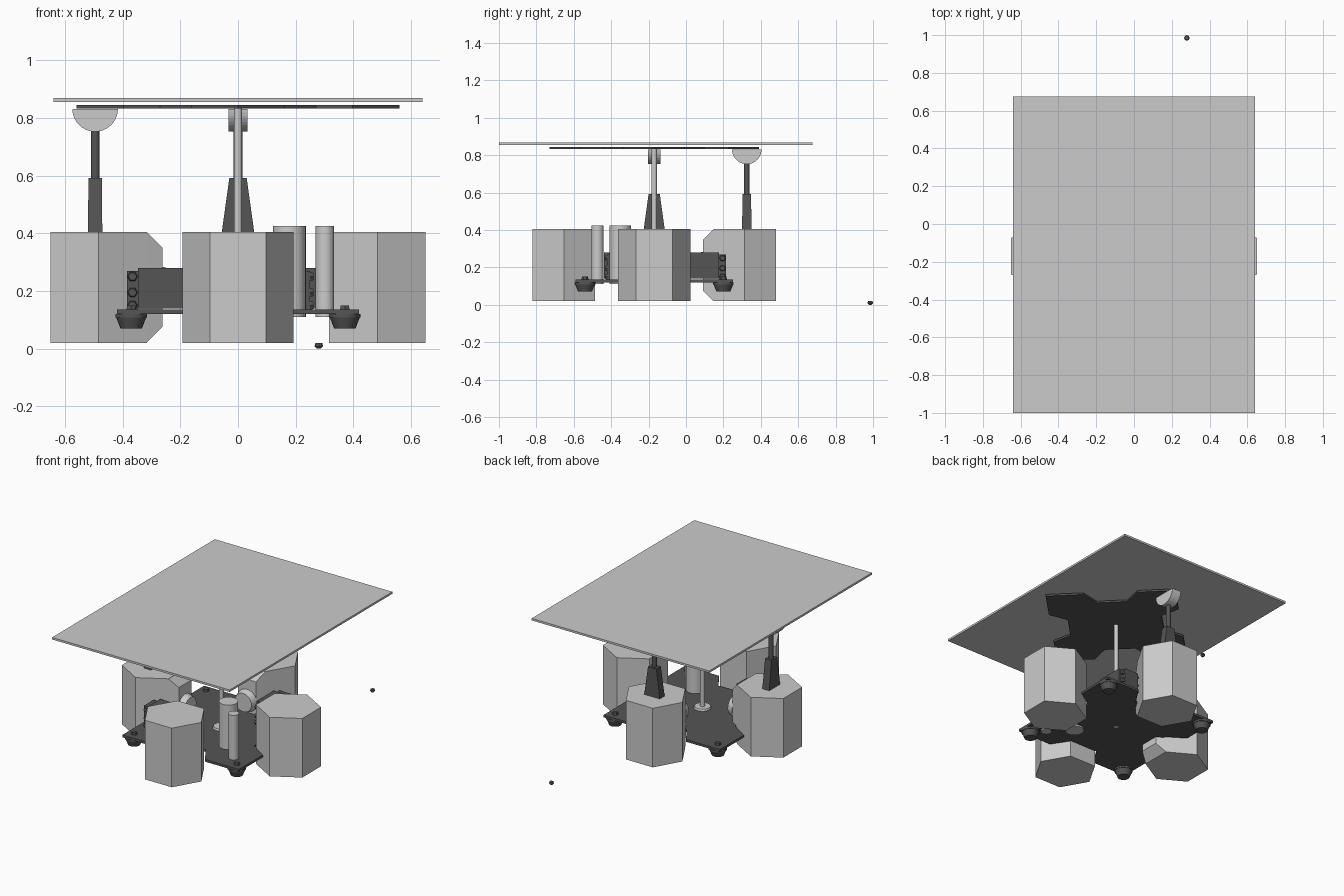
import bpy, bmesh, math
from mathutils import Matrix, Vector

if "Cube" in bpy.data.objects:
    bpy.data.objects.remove(bpy.data.objects["Cube"])

CY = -0.17                                  # centre of the base in y
CENTRE = Matrix.Translation((0, CY, 0))
dark = bpy.data.materials.new("dark_metal")
dark.diffuse_color = (0.09, 0.09, 0.09, 1)
dark.use_nodes = True
dark.node_tree.nodes["Principled BSDF"].inputs["Base Color"].default_value = dark.diffuse_color


def finish(name, bm, mat=None, matrix=None, smooth=False):
    """Turn a bmesh into a named object."""
    if matrix is not None:
        bm.transform(matrix)
    bmesh.ops.recalc_face_normals(bm, faces=bm.faces)
    me = bpy.data.meshes.new(name)
    bm.to_mesh(me)
    bm.free()
    ob = bpy.data.objects.new(name, me)
    bpy.context.collection.objects.link(ob)
    if mat:
        me.materials.append(mat)
    if smooth:
        bpy.ops.object.select_all(action='DESELECT')
        ob.select_set(True)
        bpy.context.view_layer.objects.active = ob
        bpy.ops.object.shade_smooth_by_angle(angle=math.radians(40))
    return ob


def loft(name, low, high, mat=None, matrix=None):
    """Solid between two matching outlines of 3D points."""
    bm = bmesh.new()
    a = [bm.verts.new(p) for p in low]
    b = [bm.verts.new(p) for p in high]
    n = len(a)
    bm.faces.new(a)
    bm.faces.new(b)
    for i in range(n):
        bm.faces.new((a[i], a[(i + 1) % n], b[(i + 1) % n], b[i]))
    return finish(name, bm, mat, matrix)


def prism(name, outline, z0, z1, mat=None, matrix=None):
    return loft(name, [(x, y, z0) for x, y in outline],
                [(x, y, z1) for x, y in outline], mat, matrix)


def rect(x0, x1, y0, y1):
    return [(x0, y0), (x1, y0), (x1, y1), (x0, y1)]


def box(name, x0, x1, y0, y1, z0, z1, mat=None, matrix=None):
    return prism(name, rect(x0, x1, y0, y1), z0, z1, mat, matrix)


def cone(name, x, y, z0, z1, r0, r1, mat=None, seg=24, matrix=None):
    bm = bmesh.new()
    bmesh.ops.create_cone(bm, cap_ends=True, segments=seg, radius1=r0, radius2=r1,
                          depth=z1 - z0,
                          matrix=Matrix.Translation((x, y, (z0 + z1) / 2)))
    return finish(name, bm, mat, matrix, seg > 8)


# Square plate outline with a notch in the middle of each side
def notched(s):
    pts = []
    for k in range(4):
        r = Matrix.Rotation(k * math.pi / 2, 2)
        for p in ((0.42, -0.42), (0.42, -0.175), (0.305, -0.1), (0.305, 0.1), (0.42, 0.175)):
            pts.append(tuple(r @ Vector(p) * s))
    return pts


# Plates
box("top_panel", -0.64, 0.64, -1, 0.675, 0.855, 0.868)
prism("panel_mount_plate", notched(0.943), 0.833, 0.845, dark,
      CENTRE @ Matrix.Rotation(math.pi / 4, 4, 'Z'))
prism("base_plate", notched(1), 0.12, 0.135, dark, CENTRE)

# Hexagonal blocks around the base
R = 0.193
for name, k in (("right", 0), ("back", 1), ("left", 2), ("front", 3)):
    M = CENTRE @ Matrix.Rotation(k * math.pi / 2, 4, 'Z')
    hexagon = [(0.483 + R * math.cos(math.radians(30 + 60 * i)),
                R * math.sin(math.radians(30 + 60 * i))) for i in range(6)]
    prism(name + "_block", hexagon, 0.02, 0.405, None, M)
    if name in ("left", "back"):
        # chamfered inner nose of the block
        loft(name + "_block_nose",
             [(0.317, y, z) for y, z in rect(-0.097, 0.097, 0.02, 0.405)],
             [(0.262, y, z) for y, z in rect(-0.064, 0.064, 0.075, 0.35)], None, M)
        # round hub on the nose
        cone(name + "_hub", 0, 0, 0, 0.04, 0.072, 0.06, None, 24,
             M @ Matrix.Translation((0.263, 0, 0.2125)) @ Matrix.Rotation(-math.pi / 2, 4, 'Y'))
        # tapered post and rod on top of the block
        X = 0.495
        loft(name + "_post",
             [(x, y, 0.405) for x, y in rect(X - 0.025, X + 0.025, -0.056, 0.056)],
             [(x, y, 0.592) for x, y in rect(X - 0.023, X + 0.023, -0.03, 0.03)], dark, M)
        cone(name + "_rod", X, 0, 0.59, 0.77, 0.015, 0.015, dark, 16, M)
        # half-round pivot below the mounting plate
        arc = [(X + 0.079 * math.cos(t), 0.831 + 0.079 * math.sin(t))
               for t in (math.pi + i * math.pi / 20 for i in range(21))]
        loft(name + "_pivot", [(x, -0.033, z) for x, z in arc],
             [(x, 0.033, z) for x, z in arc], None, M)

# Centre pole with flange
cone("centre_pole", 0, CY, 0.12, 0.835, 0.014, 0.014)
cone("pole_flange", 0, CY, 0.135, 0.147, 0.052, 0.048)

# Upright canisters
cone("large_canister", 0.178, -0.352, 0.11, 0.425, 0.057, 0.057, None, 32)
cone("small_canister", 0.301, -0.473, 0.11, 0.425, 0.032, 0.032, None, 32)

# Feet with their nuts
for sx in (-1, 1):
    for sy in (-1, 1):
        x, y = 0.37 * sx, CY + 0.37 * sy
        cone("foot_rim", x, y, 0.108, 0.12, 0.055, 0.055, dark)
        cone("foot", x, y, 0.07, 0.108, 0.037, 0.052, dark)
        cone("foot_nut", x, y, 0.135, 0.15, 0.019, 0.016, dark, 6)

# Motor boxes, the second mirrored across the diagonal
SWAP = Matrix(((0, -1, 0, 0), (-1, 0, 0, 0), (0, 0, 1, 0), (0, 0, 0, 1)))
for side, M in (("back", CENTRE), ("left", CENTRE @ SWAP)):
    box(side + "_motor_box", 0.135, 0.268, 0.17, 0.346, 0.14, 0.28, dark, M)
    for y0, y1 in ((0.14, 0.17), (0.346, 0.385)):
        box(side + "_motor_flange", 0.15, 0.25, y0, y1, 0.135, 0.27, dark, M)
        for z in (0.15, 0.195, 0.25):
            for x, s in ((0.25, 1), (0.15, -1)):
                cone(side + "_flange_bolt", 0, 0, 0, 0.012, 0.018, 0.014, dark, 6,
                     M @ Matrix.Translation((x, (y0 + y1) / 2, z))
                     @ Matrix.Rotation(s * math.pi / 2, 4, 'Y'))

# Loose bolt on the floor behind
cone("loose_bolt_head", 0.28, 0.985, 0.008, 0.02, 0.015, 0.012, dark, 8)
cone("loose_bolt_tip", 0.28, 0.985, 0, 0.008, 0.007, 0.014, dark, 8)
